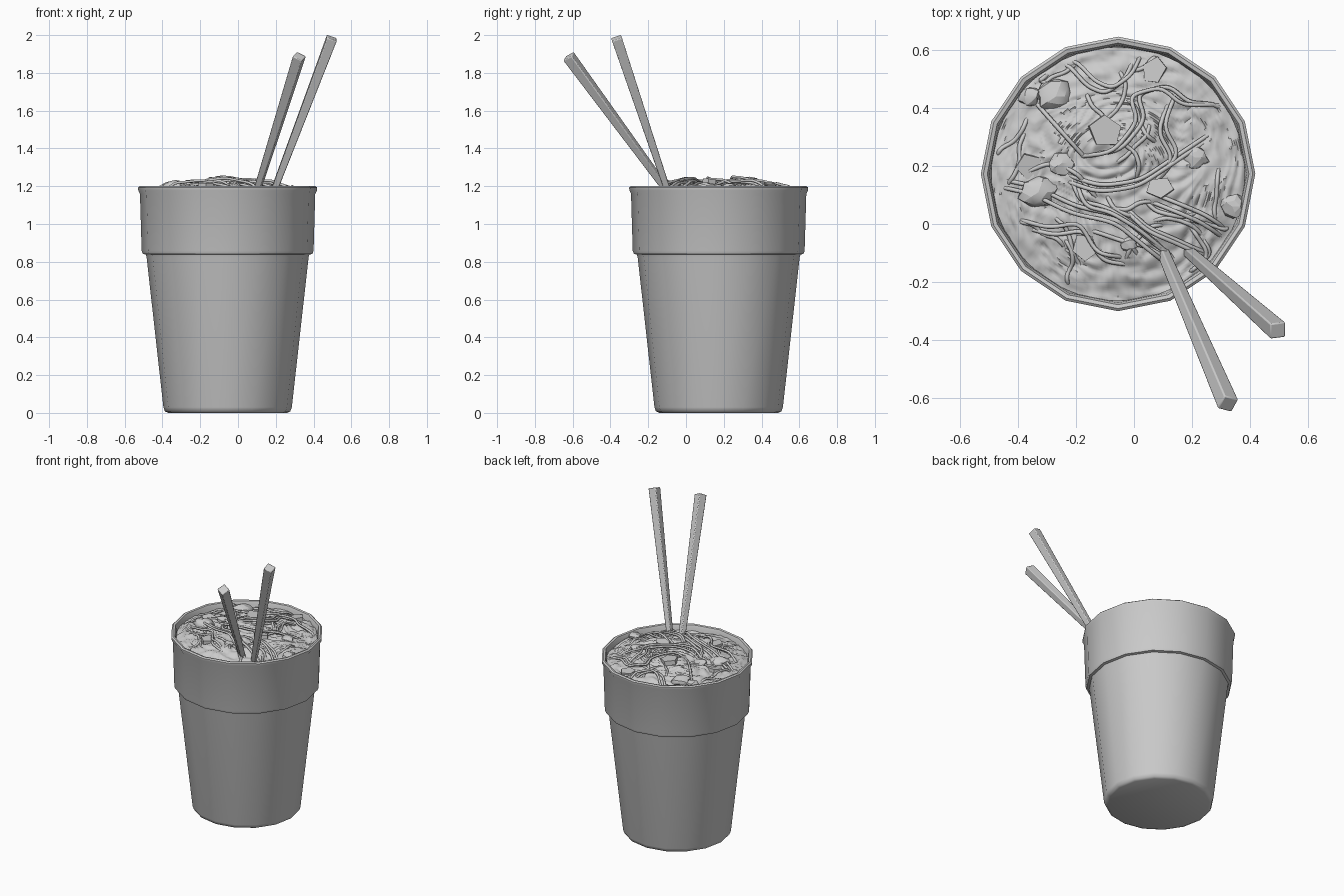
import bpy, bmesh, math, random
from mathutils import Vector, noise

if "Cube" in bpy.data.objects:
    bpy.data.objects.remove(bpy.data.objects["Cube"])

random.seed(4)
CX, CY = -0.055, 0.173      # cup axis
R_IN = 0.438                # noodle surface radius


def finish(name, bm, angle=40, smooth=True):
    bmesh.ops.recalc_face_normals(bm, faces=bm.faces)
    me = bpy.data.meshes.new(name)
    bm.to_mesh(me)
    bm.free()
    ob = bpy.data.objects.new(name, me)
    bpy.context.collection.objects.link(ob)
    if smooth:
        bpy.ops.object.select_all(action='DESELECT')
        ob.select_set(True)
        bpy.context.view_layer.objects.active = ob
        bpy.ops.object.shade_smooth_by_angle(angle=math.radians(angle))
    return ob


def ring(bm, r, z, n):
    return [bm.verts.new((CX + r * math.cos(2 * math.pi * i / n),
                          CY + r * math.sin(2 * math.pi * i / n), z)) for i in range(n)]


def bridge(bm, a, b):
    n = len(a)
    for i in range(n):
        bm.faces.new((a[i], a[(i + 1) % n], b[(i + 1) % n], b[i]))


def height(x, y):
    """Lumpy, domed top of the noodles."""
    d = min(1, math.hypot(x - CX, y - CY) / R_IN)
    warp = noise.noise(Vector((x * 5, y * 5, 2)))
    a = 3 * noise.noise(Vector((x * 3, y * 3, 7)))
    u = x * math.cos(a) + y * math.sin(a)
    ridges = abs(math.sin(60 * u + 3 * warp)) * 0.010
    lumps = noise.noise(Vector((x * 24, y * 24, 0))) * 0.012
    return 1.155 + 0.06 * (1 - d * d) + 0.018 * warp + ridges + lumps


# Cup: 16-sided turned profile with a stepped band and rolled rim
profile = [(0.315, 0.0), (0.332, 0.008), (0.34, 0.03), (0.429, 0.825), (0.433, 0.838),
           (0.449, 0.842), (0.455, 0.858), (0.464, 1.16), (0.473, 1.178), (0.474, 1.193),
           (0.465, 1.2), (0.452, 1.197), (0.445, 1.18), (0.432, 1.06)]
bm = bmesh.new()
rings = [ring(bm, r, z, 16) for r, z in profile]
for a, b in zip(rings, rings[1:]):
    bridge(bm, a, b)
bm.faces.new(rings[0])
bm.faces.new(rings[-1])
finish("cup", bm, 50)

# Noodle mass: fine disc displaced by the height function
bm = bmesh.new()
rings = [ring(bm, R_IN * k / 60, 0, 144) for k in range(1, 61)]
for a, b in zip(rings, rings[1:]):
    bridge(bm, a, b)
bm.faces.new(rings[0])
for v in bm.verts:
    v.co.z = height(v.co.x, v.co.y)
finish("noodle_mass", bm, 60)

# Loose noodle strands lying on the surface
paths = [
    [(-0.44, 0.15), (-0.34, 0.13), (-0.2, 0.06), (-0.05, 0.03), (0.06, -0.06), (0.15, -0.13)],
    [(-0.23, 0.17), (-0.12, 0.13), (0.02, 0.15), (0.14, 0.23), (0.26, 0.31)],
    [(-0.16, 0.24), (-0.05, 0.25), (0.04, 0.36), (0.01, 0.45), (0.12, 0.48), (0.2, 0.41), (0.34, 0.43)],
    [(-0.26, 0.6), (-0.17, 0.48), (-0.1, 0.45), (-0.03, 0.5), (0.0, 0.57)],
    [(-0.34, 0.42), (-0.27, 0.34), (-0.18, 0.24)],
    [(-0.03, 0.06), (0.04, -0.01), (0.16, -0.06), (0.28, -0.12)],
    [(0.08, 0.1), (0.18, 0.06), (0.25, 0.03), (0.34, -0.03)],
    [(-0.38, -0.01), (-0.28, -0.04), (-0.17, -0.02), (-0.11, -0.13), (-0.02, -0.14)],
    [(0.05, 0.12), (0.14, 0.22), (0.08, 0.32), (0.12, 0.42)],
    [(-0.22, 0.17), (-0.19, 0.08), (-0.1, 0.06), (0.0, 0.0), (0.12, -0.1)],
]
strands = []
for p in paths:
    for k in range(2):
        ox, oy = (random.uniform(-0.03, 0.03) for _ in "xy") if k else (0, 0)
        strands.append(([(x + ox, y + oy) for x, y in p], 0.012 + 0.012 * k))
for _ in range(26):
    t, d = random.uniform(0, 6.28), 0.38 * math.sqrt(random.random())
    x, y, h = CX + d * math.cos(t), CY + d * math.sin(t), random.uniform(0, 6.28)
    p = []
    for _ in range(5):
        p.append((x, y))
        h += random.uniform(-0.7, 0.7)
        x, y = x + 0.05 * math.cos(h), y + 0.05 * math.sin(h)
    strands.append((p, 0.004))

cu = bpy.data.curves.new("noodle_strands", 'CURVE')
cu.dimensions = '3D'
cu.bevel_depth = 0.0075
cu.bevel_resolution = 1
cu.resolution_u = 3
cu.use_fill_caps = True
for p, lift in strands:
    pts = []
    for a, b in zip(p, p[1:]):
        pts += [Vector(a).lerp(Vector(b), t) for t in (0, 0.5)]
    pts.append(Vector(p[-1]))
    sp = cu.splines.new('NURBS')
    sp.points.add(len(pts) - 1)
    sp.order_u = 4
    sp.use_endpoint_u = True
    for i, v in enumerate(pts):
        off = v - Vector((CX, CY))
        if off.length > 0.42:
            off *= 0.42 / off.length
        x, y = CX + off.x, CY + off.y
        buried = -0.012 if i in (0, len(pts) - 1) else lift
        sp.points[i].co = (x, y, height(x, y) + buried, 1)
bpy.context.collection.objects.link(bpy.data.objects.new("noodle_strands", cu))

# Flat vegetable slices
slices = [(-0.10, 0.32, 0.06), (0.07, 0.53, 0.05), (0.09, 0.125, 0.05),
          (-0.17, -0.08, 0.05), (-0.36, 0.2, 0.05)]
for i, (x, y, r) in enumerate(slices):
    bm = bmesh.new()
    bmesh.ops.create_cone(bm, cap_ends=True, segments=5, radius1=r, radius2=r, depth=0.03)
    turn = random.uniform(0, 6)
    tilt = (random.uniform(-0.15, 0.15), random.uniform(-0.15, 0.15), turn)
    ob = finish(f"vegetable_slice_{i + 1}", bm, smooth=False)
    ob.location = (x, y, height(x, y) + 0.008)
    ob.rotation_euler = tilt
    ob.scale = (1, random.uniform(0.75, 0.95), 1)

# Rounded food chunks
chunks = [(-0.27, 0.44, 0.062), (-0.36, 0.44, 0.038), (-0.33, 0.11, 0.062), (0.21, 0.23, 0.045),
          (0.34, 0.06, 0.045), (-0.02, -0.07, 0.028), (-0.25, 0.21, 0.045)]
for i, (x, y, r) in enumerate(chunks):
    bm = bmesh.new()
    bmesh.ops.create_icosphere(bm, subdivisions=2, radius=r)
    for v in bm.verts:
        v.co *= 1 + 0.35 * noise.noise(v.co / r * 1.2 + Vector((i * 5, 0, 0)))
    ob = finish(f"food_chunk_{i + 1}", bm, 25)
    ob.location = (x, y, height(x, y))
    ob.scale = (1, 0.9, 0.55)

# Chopsticks: tapered square rods pushed into the noodles
sticks = [((0.165, -0.075, 1.11), (0.497, -0.368, 1.985)),
          ((0.08, -0.05, 1.11), (0.325, -0.622, 1.888))]
for i, (low, top) in enumerate(sticks):
    low, top = Vector(low), Vector(top)
    axis = top - low
    bm = bmesh.new()
    bmesh.ops.create_cone(bm, cap_ends=True, segments=4, radius1=0.022, radius2=0.039,
                          depth=axis.length)
    ob = finish(f"chopstick_{i + 1}", bm, 30)
    ob.location = (low + top) / 2
    ob.rotation_euler = axis.to_track_quat('Z', 'Y').to_euler()
    bev = ob.modifiers.new("bevel", 'BEVEL')
    bev.width = 0.005
    bev.segments = 2
